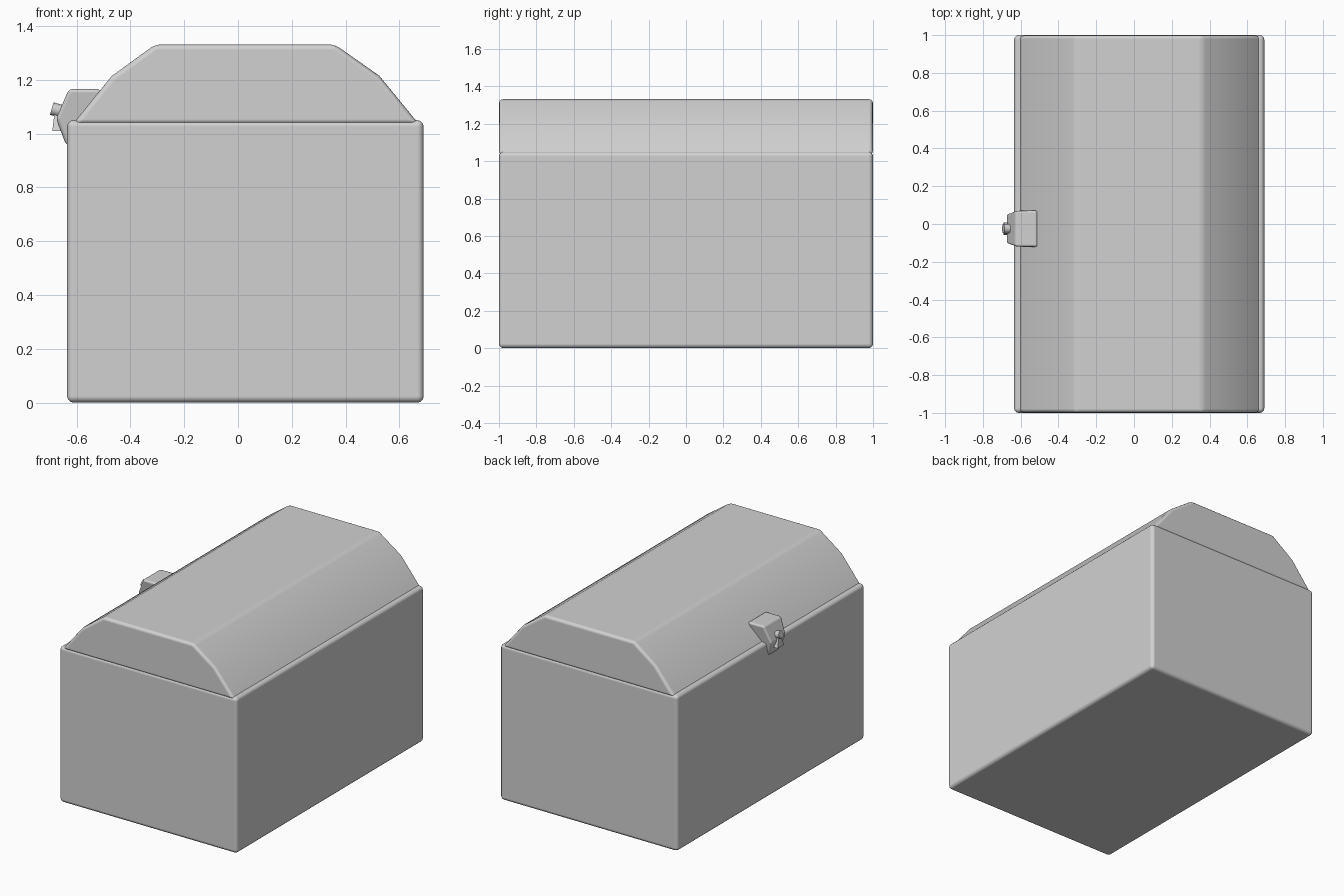
import bpy, bmesh, math
from mathutils import Vector, Matrix

if "Cube" in bpy.data.objects:
    bpy.data.objects.remove(bpy.data.objects["Cube"])

grey = bpy.data.materials.new("plain grey")
grey.diffuse_color = (0.64, 0.64, 0.64, 1)
grey.use_nodes = True
grey.node_tree.nodes["Principled BSDF"].inputs["Base Color"].default_value = grey.diffuse_color


def finish(name, bm, bevel=0.0, segments=3, limit=25):
    """Turn a bmesh into a smooth, softly bevelled object."""
    bmesh.ops.recalc_face_normals(bm, faces=bm.faces)
    me = bpy.data.meshes.new(name)
    bm.to_mesh(me)
    bm.free()
    me.materials.append(grey)
    ob = bpy.data.objects.new(name, me)
    bpy.context.collection.objects.link(ob)
    if bevel:
        mod = ob.modifiers.new("soft edges", 'BEVEL')
        mod.width = bevel
        mod.segments = segments
        mod.limit_method = 'ANGLE'
        mod.angle_limit = math.radians(limit)
        mod.harden_normals = True
    bpy.ops.object.select_all(action='DESELECT')
    ob.select_set(True)
    bpy.context.view_layer.objects.active = ob
    bpy.ops.object.shade_smooth_by_angle(angle=math.radians(40 if bevel else 30))
    # smoothing must follow the bevel when both are modifiers
    return ob


def loft(profile, y_mid=0.0):
    """Solid from an x/z outline; each point is (x, z, half depth in y)."""
    bm = bmesh.new()
    a = [bm.verts.new((x, y_mid - h, z)) for x, z, h in profile]
    b = [bm.verts.new((x, y_mid + h, z)) for x, z, h in profile]
    n = len(profile)
    bm.faces.new(a)
    bm.faces.new(b[::-1])
    for i in range(n):
        j = (i + 1) % n
        bm.faces.new((a[i], b[i], b[j], a[j]))
    return bm


# chest body
finish("chest_body", loft([(-0.635, 0, 1), (0.69, 0, 1),
                           (0.69, 1.05, 1), (-0.635, 1.05, 1)]), 0.024)

# faceted lid
lid = [(-0.615, 1.034), (-0.47, 1.213), (-0.308, 1.331),
       (0.36, 1.331), (0.525, 1.215), (0.673, 1.034)]
finish("lid", loft([(x, z, 0.999) for x, z in lid]), 0.02)

# latch: wide at the top, narrowing towards the tip
latch = [(-0.51, 1.166, 0.097), (-0.628, 1.166, 0.097), (-0.676, 1.055, 0.08),
         (-0.638, 0.955, 0.055), (-0.60, 0.96, 0.055), (-0.51, 1.08, 0.097)]
finish("latch", loft(latch, -0.025), 0.014, 2)

# raised keyhole: round head
bm = bmesh.new()
turn = Vector((-0.96, 0, 0.28)).to_track_quat('Z', 'Y').to_matrix().to_4x4()
bmesh.ops.create_cone(bm, cap_ends=True, segments=16, radius1=0.024, radius2=0.024,
                      depth=0.05, matrix=Matrix.Translation((-0.668, -0.025, 1.086)) @ turn)
finish("keyhole_head", bm)

# raised keyhole: flared foot
foot = [(-0.682, 1.075, 0.011), (-0.69, 1.01, 0.034),
        (-0.645, 1.01, 0.034), (-0.645, 1.075, 0.011)]
finish("keyhole_foot", loft(foot, -0.025))
